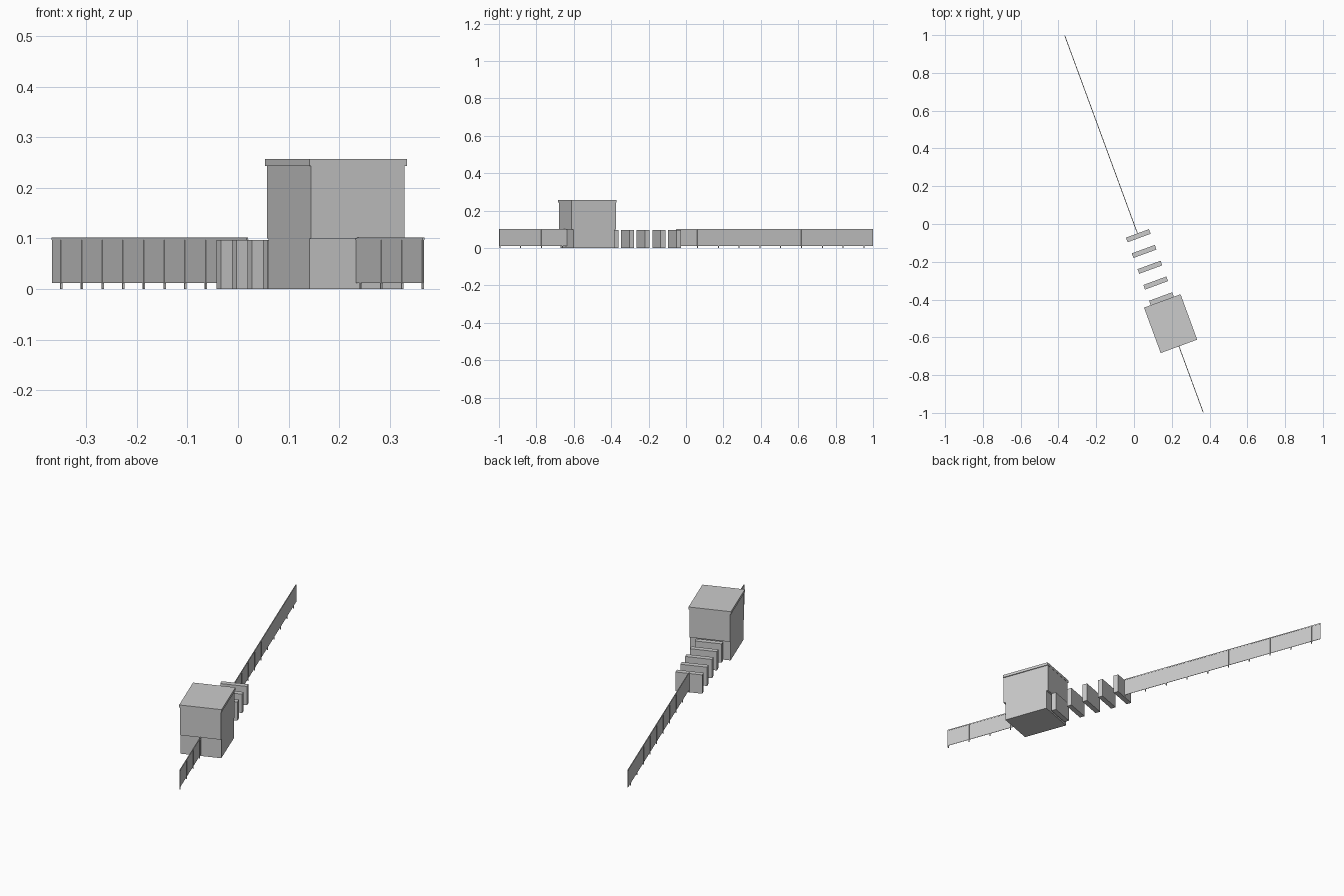
import bpy, bmesh, math
from mathutils import Matrix

if "Cube" in bpy.data.objects:
    bpy.data.objects.remove(bpy.data.objects["Cube"])

# The whole layout runs along one axis (v) turned about z
ROT = Matrix.Rotation(math.radians(20.18), 4, 'Z')


def boxes(name, blocks):
    """One object from blocks given as (u0, u1, v0, v1, z0, z1)."""
    bm = bmesh.new()
    for u0, u1, v0, v1, z0, z1 in blocks:
        m = (Matrix.Translation(((u0 + u1) / 2, (v0 + v1) / 2, (z0 + z1) / 2))
             @ Matrix.Diagonal((u1 - u0, v1 - v0, z1 - z0, 1)))
        bmesh.ops.create_cube(bm, size=1, matrix=m)
    me = bpy.data.meshes.new(name)
    bm.to_mesh(me)
    bm.free()
    ob = bpy.data.objects.new(name, me)
    ob.matrix_world = ROT
    bpy.context.collection.objects.link(ob)
    return ob


def fence(name, v0, v1, first_post, count):
    # thin panel, top rail and evenly spaced posts
    boxes(name + "_panel", [(-0.001, 0.001, v0, v1, 0.012, 0.097)])
    boxes(name + "_rail", [(-0.002, 0.002, v0, v1, 0.097, 0.102)])
    posts = [first_post + 0.1185 * i for i in range(count)]
    boxes(name + "_posts", [(-0.002, 0.002, v - 0.002, v + 0.002, 0, 0.098)
                            for v in posts])


# Gatehouse: body, raised end panels, flat roof
boxes("house_body", [(-0.0985, 0.0985, -0.678, -0.444, 0, 0.243)])
boxes("end_panels", [(-0.0985, 0.0985, -0.688, -0.678, 0.1, 0.243),
                     (-0.0985, 0.0985, -0.444, -0.435, 0.1, 0.243)])
boxes("roof", [(-0.103, 0.103, -0.69, -0.434, 0.243, 0.257)])

# Row of gate blocks between house and long fence
boxes("gate_blocks", [(-0.065, 0.065, v - 0.013, v + 0.013, 0, 0.097)
                      for v in (-0.066 - 0.089 * i for i in range(5))])

# Fences on both sides
fence("long_fence", -0.053, 1.064, -0.053, 10)
fence("short_fence", -1.064, -0.678, -1.06, 4)
